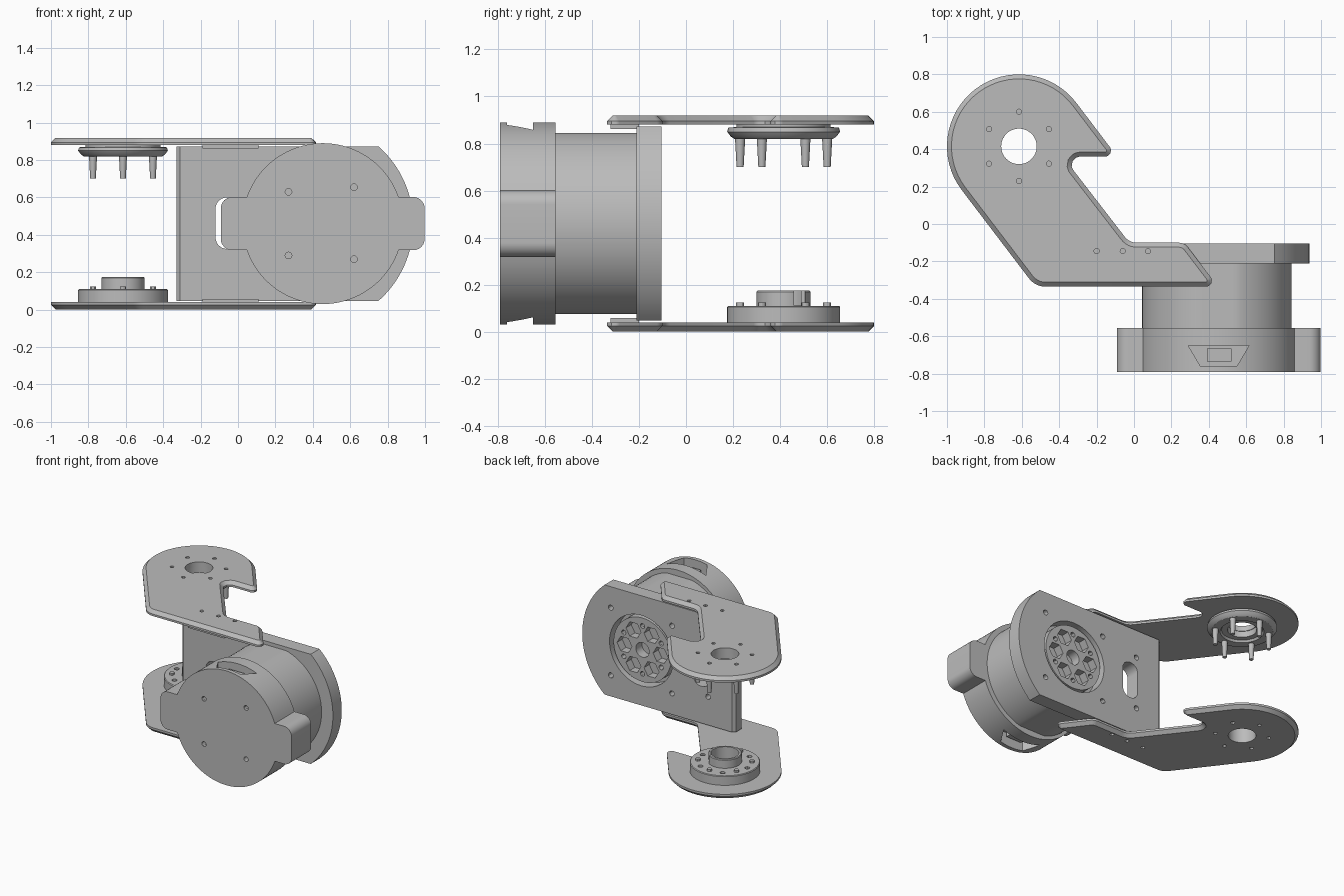
import bpy, bmesh, math
from mathutils import Vector

old = bpy.data.objects.get("Cube")
if old:
    bpy.data.objects.remove(old)

grey = bpy.data.materials.new("plain_grey")
grey.use_nodes = True
COLOUR = (0.5, 0.5, 0.5, 1)
grey.diffuse_color = COLOUR
grey.node_tree.nodes["Principled BSDF"].inputs["Base Color"].default_value = COLOUR

MX, MZ = 0.445, 0.46      # motor axis (runs along y)
HX, HY = -0.615, 0.415    # hinge axis (runs along z)
MID = 0.46                # mirror height of the two arms


def face_outward(bm):
    bmesh.ops.recalc_face_normals(bm, faces=bm.faces)
    if bm.calc_volume(signed=True) < 0:
        bmesh.ops.reverse_faces(bm, faces=bm.faces)


def finish(name, bm):
    face_outward(bm)
    mesh = bpy.data.meshes.new(name)
    bm.to_mesh(mesh)
    bm.free()
    obj = bpy.data.objects.new(name, mesh)
    bpy.context.collection.objects.link(obj)
    mesh.materials.append(grey)
    return obj


def arc(cx, cy, r, start, end, n=32):
    angles = [math.radians(start + (end - start) * i / n) for i in range(n + 1)]
    return [(cx + r * math.cos(a), cy + r * math.sin(a), 0) for a in angles]


def circle(cx, cy, r, n=64):
    return arc(cx, cy, r, 0, 360, n)[:-1]


def box(x0, x1, y0, y1, r=0):
    return [(x0, y0, r), (x1, y0, r), (x1, y1, r), (x0, y1, r)]


def rounded(points, n=6):
    """Turn (x, y, radius) corners into an outline with arc fillets."""
    out = []
    for i, (x, y, r) in enumerate(points):
        p = Vector((x, y))
        if not r:
            out.append(p)
            continue
        u = (Vector(points[i - 1][:2]) - p).normalized()
        v = (Vector(points[(i + 1) % len(points)][:2]) - p).normalized()
        half = math.acos(max(-1, min(1, u.dot(v)))) / 2
        centre = p + (u + v).normalized() * (r / math.sin(half))
        reach = r / math.tan(half)
        a, b = p + u * reach - centre, p + v * reach - centre
        out += [centre + a.lerp(b, k / n).normalized() * r for k in range(n + 1)]
    return out


def prism(name, points, lo, hi, axis="z", chamfer=0, flip=False, end_bevel=None):
    """Extrude an outline along z or y; chamfer adds a sloped rim beyond hi."""
    bm = bmesh.new()
    outline = rounded(points)
    place = (lambda p, h: (p.x, p.y, h)) if axis == "z" else (lambda p, h: (p.x, h, p.y))
    low = [bm.verts.new(place(p, lo)) for p in outline]
    high = [bm.verts.new(place(p, hi)) for p in outline]
    bm.faces.new(low)
    top = bm.faces.new(high)
    for i in range(len(outline)):
        bm.faces.new((low[i - 1], low[i], high[i], high[i - 1]))
    face_outward(bm)
    if chamfer:
        bmesh.ops.inset_region(bm, faces=[top], thickness=chamfer, depth=chamfer,
                               use_even_offset=True)
    if end_bevel is not None:
        edges = [e for e in bm.edges if all(v.co.x < end_bevel for v in e.verts)
                 and abs(e.verts[0].co.z - e.verts[1].co.z) > 0.1]
        bmesh.ops.bevel(bm, geom=edges, offset=0.02, segments=1, affect="EDGES")
    if flip:
        for v in bm.verts:
            v.co.z = 2 * MID - v.co.z
    return finish(name, bm)


def lathe(name, profile, steps=64):
    """Spin a closed (radius, height) profile about the hinge axis."""
    bm = bmesh.new()
    vs = [bm.verts.new((HX + r, HY, z)) for r, z in profile]
    es = [bm.edges.new((vs[i - 1], vs[i])) for i in range(len(vs))]
    bmesh.ops.spin(bm, geom=vs + es, cent=(HX, HY, 0), axis=(0, 0, 1),
                   angle=math.tau, steps=steps)
    bmesh.ops.remove_doubles(bm, verts=bm.verts, dist=1e-4)
    return finish(name, bm)


def cut(obj, cutters):
    for c in cutters:
        c.hide_render = True
        mod = obj.modifiers.new("cut", "BOOLEAN")
        mod.operation, mod.solver, mod.object = "DIFFERENCE", "EXACT", c
        bpy.context.view_layer.objects.active = obj
        bpy.ops.object.modifier_apply(modifier=mod.name)
        bpy.data.objects.remove(c)


def ring(cx, cy, r, count, start):
    return [p[:2] for p in arc(cx, cy, r, start, start + 360, count)[:-1]]


def holes(spots, r, lo, hi, axis="z", n=12):
    return [prism("cutter", circle(x, y, r, n), lo, hi, axis) for x, y in spots]


BOLTS = ring(HX, HY, 0.185, 6, 30)

# Upper and lower arms: hooked plates with a chamfered outer edge
arm = arc(HX, HY, 0.385, 37, 217) + [
    (-0.528, -0.335, 0.11), (0.449, -0.335, 0.032), (0.27, -0.10, 0.06),
    (-0.025, -0.10, 0.08), (-0.38, 0.36, 0.045), (-0.09, 0.36, 0.032)]
for name, flip in (("upper_arm", False), ("lower_arm", True)):
    plate = prism(name, arm, 0.88, 0.895, chamfer=0.024, flip=flip)
    lo, hi = (-0.1, 0.1) if flip else (0.8, 1)
    cut(plate, holes([(HX, HY)], 0.095, lo, hi, n=48)
        + holes(BOLTS + [(-0.2, -0.145), (-0.06, -0.145), (0.075, -0.145)], 0.014, lo, hi))
    prism("arm_foot", box(-0.19, 0.11, -0.32, -0.2), 0.862, 0.88, flip=flip)

# Upper hinge: flanged ring with tapered pins
lathe("upper_hub", [(0.1, 0.88), (0.2, 0.88), (0.2, 0.87), (0.235, 0.868), (0.24, 0.85),
                    (0.225, 0.83), (0.21, 0.82), (0.15, 0.82), (0.14, 0.835), (0.1, 0.835)])
for x, y in BOLTS:
    bm = bmesh.new()
    bmesh.ops.create_cone(bm, cap_ends=True, segments=16, radius1=0.015, radius2=0.022, depth=0.13)
    bmesh.ops.translate(bm, verts=bm.verts, vec=(x, y, 0.765))
    finish("hinge_pin", bm)

# Lower hinge: flange, raised collar and bolts
lower = lathe("lower_hub", [(0.095, 0.04), (0.24, 0.04), (0.24, 0.105), (0.235, 0.11),
                            (0.115, 0.11), (0.115, 0.17), (0.11, 0.175), (0.095, 0.175)])
cut(lower, holes(ring(HX, HY, 0.185, 6, 0), 0.018, 0.08, 0.15)
    + [prism("cutter", box(HX + 0.06, HX + 0.14, HY + 0.045, HY + 0.09), 0.112, 0.2)])
for x, y in BOLTS:
    prism("hub_bolt", circle(x, y, 0.017, 12), 0.10, 0.125)

# Mounting plate with a round end, slot, rotor opening and screw holes
span = math.degrees(math.asin(0.4125 / 0.552))
mount = prism("mounting_plate", [(-0.33, 0.8725, 0), (-0.33, 0.0475, 0)]
              + arc(0.385, MZ, 0.552, -span, span), -0.21, -0.105, "y", end_bevel=-0.32)
cut(mount, [prism("cutter", box(-0.12, 0.01, 0.325, 0.6, 0.06), -0.3, 0, "y"),
            prism("cutter", circle(MX, MZ, 0.265), -0.195, 0, "y")]
    + holes([(-0.11, 0.66), (-0.11, 0.26)] + ring(MX, MZ, 0.36, 4, 45), 0.02, -0.17, 0, "y"))

# Rotor: disc with alternating hexagonal pockets and screw holes
rotor = prism("rotor", circle(MX, MZ, 0.24), -0.2, -0.118, "y")
cut(rotor, holes([(MX, MZ)], 0.055, -0.19, 0, "y", 32)
    + holes(ring(MX, MZ, 0.15, 6, 0), 0.062, -0.18, 0, "y", 6)
    + holes(ring(MX, MZ, 0.18, 6, 30), 0.018, -0.18, 0, "y"))

# Motor drum with slightly flattened top and bottom
drum = [(x, min(max(z, MZ - 0.385), MZ + 0.385), 0)
        for x, z, _ in circle(MX - 0.002, MZ, 0.4, 96)]
prism("motor_drum", drum, -0.57, -0.205, "y")

# Front cap: disc with two rounded side tabs and a connector bay above and below
CX = 0.453
half = math.degrees(math.asin(0.142 / 0.43))
cap = prism("front_cap",
            [(CX + 0.545, MZ - 0.142, 0.06), (CX + 0.545, MZ + 0.142, 0.06)]
            + arc(CX, MZ, 0.43, half, 180 - half, 48)
            + [(CX - 0.545, MZ + 0.142, 0.06), (CX - 0.545, MZ - 0.142, 0.06)]
            + arc(CX, MZ, 0.43, 180 + half, 360 - half, 48), -0.79, -0.555, "y")
bay = [(0.29, -0.65, 0), (0.355, -0.76, 0), (0.55, -0.76, 0), (0.615, -0.65, 0)]
cut(cap, [prism("cutter", bay, 0.79, 1, flip=f) for f in (False, True)]
    + holes([(0.27, 0.63), (0.27, 0.29), (0.62, 0.655), (0.62, 0.27)], 0.018, -0.85, -0.74, "y"))
for f in (False, True):
    prism("connector", box(0.39, 0.52, -0.735, -0.665), 0.78, 0.84, flip=f)

# Smooth shading on curved walls, crisp edges elsewhere
for obj in bpy.context.collection.objects:
    if obj.type == "MESH" and grey.name in obj.data.materials:
        obj.data.shade_smooth()
        obj.data.set_sharp_from_angle(angle=math.radians(30))
